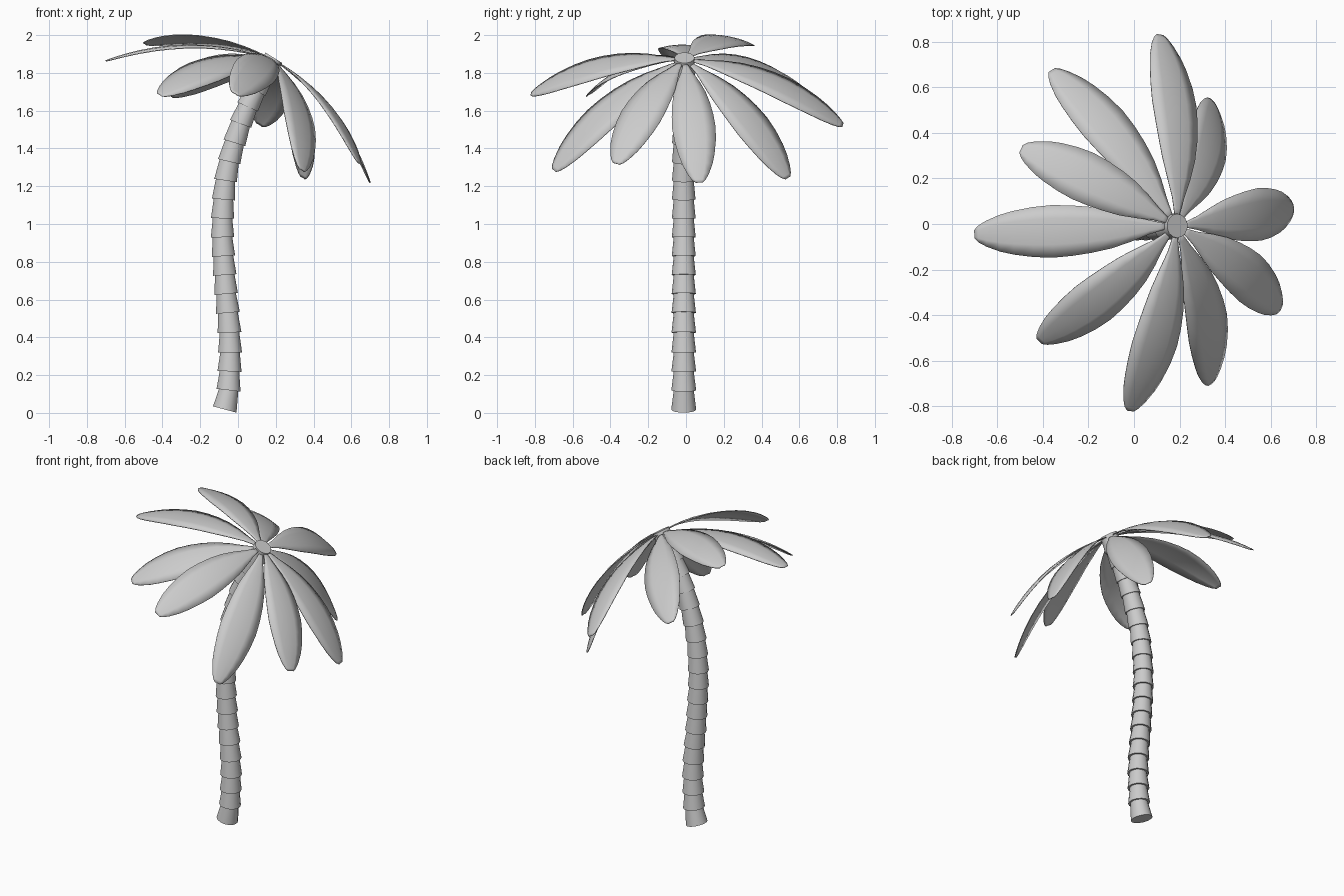
import bpy, bmesh, math
from mathutils import Vector

if "Cube" in bpy.data.objects:
    bpy.data.objects.remove(bpy.data.objects["Cube"])

SIDES = 14
CENTRE_Y = -0.012
HUB = Vector((0.19, -0.008, 1.88))
AXIS = Vector((math.sin(math.radians(32)), 0, math.cos(math.radians(32))))


def finish(name, bm, angle):
    bmesh.ops.recalc_face_normals(bm, faces=bm.faces)
    mesh = bpy.data.meshes.new(name)
    bm.to_mesh(mesh)
    bm.free()
    ob = bpy.data.objects.new(name, mesh)
    bpy.context.collection.objects.link(ob)
    bpy.ops.object.select_all(action='DESELECT')
    ob.select_set(True)
    bpy.context.view_layer.objects.active = ob
    bpy.ops.object.shade_smooth_by_angle(angle=math.radians(angle))
    return ob


def lerp_table(table, t):
    for (a, va), (b, vb) in zip(table, table[1:]):
        if t <= b:
            return va + (vb - va) * (t - a) / (b - a)
    return table[-1][1]


# Trunk: stacked tapering segments along a bent centre line (x, z at each joint)
path = [(-.07, .018), (-.05, .12), (-.045, .22), (-.042, .32), (-.045, .425),
        (-.053, .53), (-.063, .63), (-.07, .73), (-.077, .83), (-.082, .93),
        (-.082, 1.03), (-.077, 1.13), (-.066, 1.23), (-.047, 1.33), (-.019, 1.43),
        (.014, 1.53), (.051, 1.62), (.093, 1.705), (.14, 1.793), (.19, 1.88)]
joints = [Vector((x, CENTRE_Y, z)) for x, z in path]
joints[-1].y = HUB.y
last = len(joints) - 1
tangents = [(joints[min(i + 1, last)] - joints[max(i - 1, 0)]).normalized()
            for i in range(last + 1)]
tangents[0] = Vector((.26, 0, .965)).normalized()
tangents[-1] = AXIS

bm = bmesh.new()


def ring(p, axis, r):
    u = Vector((0, 1, 0))
    v = axis.cross(u).normalized()
    return [bm.verts.new(p + r * (math.cos(a) * u + math.sin(a) * v))
            for a in (2 * math.pi * k / SIDES for k in range(SIDES))]


rings = []
for i in range(last):
    rings.append(ring(joints[i], tangents[i], .066 - .006 * i / last))
    rings.append(ring(joints[i + 1], tangents[i + 1], .053))
for a, b in zip(rings, rings[1:]):
    for k in range(SIDES):
        n = (k + 1) % SIDES
        bm.faces.new((a[k], a[n], b[n], b[k]))
bm.faces.new(rings[0])
bm.faces.new(rings[-1])
finish("trunk", bm, 35)

# Leaves: arched paddles from the tilted crown to each tip
half_width = [(0, .008), (.1, .03), (.2, .06), (.3, .085), (.45, .108), (.6, .115),
              (.75, .106), (.87, .08), (.94, .056), (.98, .036), (1, .018)]
tips = [(.70, .07, 1.22), (.645, -.37, 1.32), (.34, -.70, 1.285), (-.015, -.82, 1.69),
        (-.415, -.515, 1.685), (-.70, -.045, 1.865), (-.495, .33, 1.955),
        (-.36, .675, 1.68), (.115, .83, 1.525), (.345, .54, 1.245)]
steps = [0, .05, .1, .2, .3, .4, .5, .6, .7, .8, .87, .94, .98, 1]
across = [-1, -.5, 0, .5, 1]


def leaf(index, tip):
    tip = Vector(tip)
    d = (tip - HUB).normalized()
    start = HUB + d * .035
    length = (tip - start).length
    side = AXIS.cross(d).normalized()
    up = d.cross(side).normalized()
    bm = bmesh.new()
    rows = []
    for t in steps:
        w = lerp_table(half_width, t)
        c = start.lerp(tip, t) + up * (4 * t * (1 - t) * .088 * length)
        rows.append([bm.verts.new(c + side * (w * s) - up * (.12 * w * s * s))
                     for s in across])
    for a, b in zip(rows, rows[1:]):
        for k in range(len(across) - 1):
            bm.faces.new((a[k], a[k + 1], b[k + 1], b[k]))
    ob = finish(f"leaf_{index}", bm, 40)
    solid = ob.modifiers.new("thickness", 'SOLIDIFY')
    solid.thickness = .005
    solid.offset = 0


for i, tip in enumerate(tips, 1):
    leaf(i, tip)
